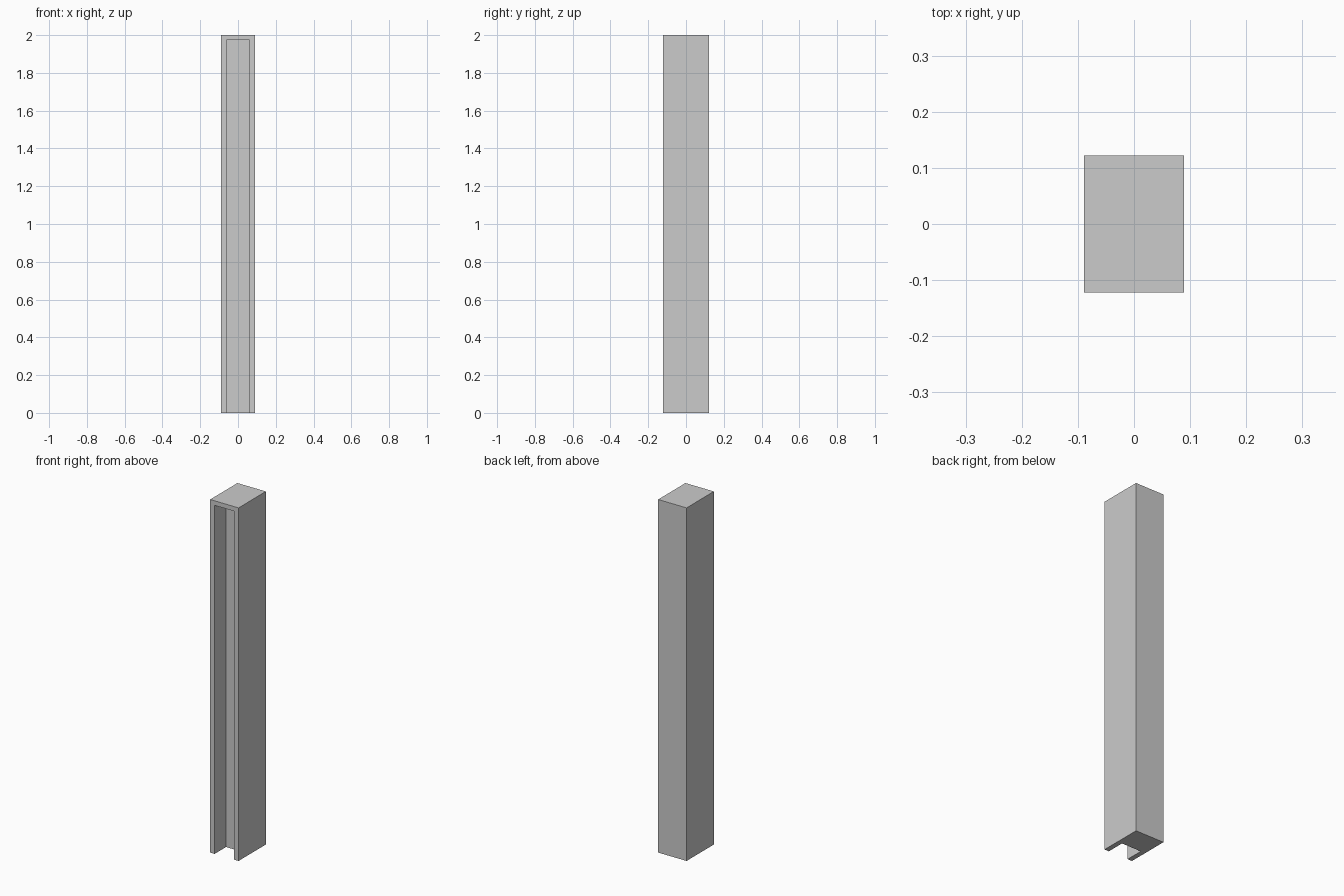
import bpy

if "Cube" in bpy.data.objects:
    bpy.data.objects.remove(bpy.data.objects["Cube"])

HALF_X, HALF_Y, HEIGHT = 0.089, 0.122, 2.0
SLOT_HALF, SLOT_DEPTH, SLOT_TOP = 0.061, 0.102, 1.974


def box(name, lo, hi):
    """Axis-aligned box between two corners."""
    bpy.ops.mesh.primitive_cube_add(size=1)
    ob = bpy.context.object
    ob.name = name
    ob.location = [(a + b) / 2 for a, b in zip(lo, hi)]
    ob.scale = [b - a for a, b in zip(lo, hi)]
    bpy.ops.object.transform_apply(location=True, rotation=False, scale=True)
    return ob


# Solid column body
column = box("channel_column", (-HALF_X, -HALF_Y, 0), (HALF_X, HALF_Y, HEIGHT))

# Slot in the front, open at the front and the bottom, closed at the top
cutter = box("slot_cutter", (-SLOT_HALF, -HALF_Y - 0.1, -0.1),
             (SLOT_HALF, -HALF_Y + SLOT_DEPTH, SLOT_TOP))
cutter.hide_render = True

cut = column.modifiers.new("slot", 'BOOLEAN')
cut.operation = 'DIFFERENCE'
cut.solver = 'EXACT'
cut.object = cutter

# Apply the cut and drop the helper
bpy.context.view_layer.objects.active = column
bpy.ops.object.modifier_apply(modifier=cut.name)
bpy.data.objects.remove(cutter)
